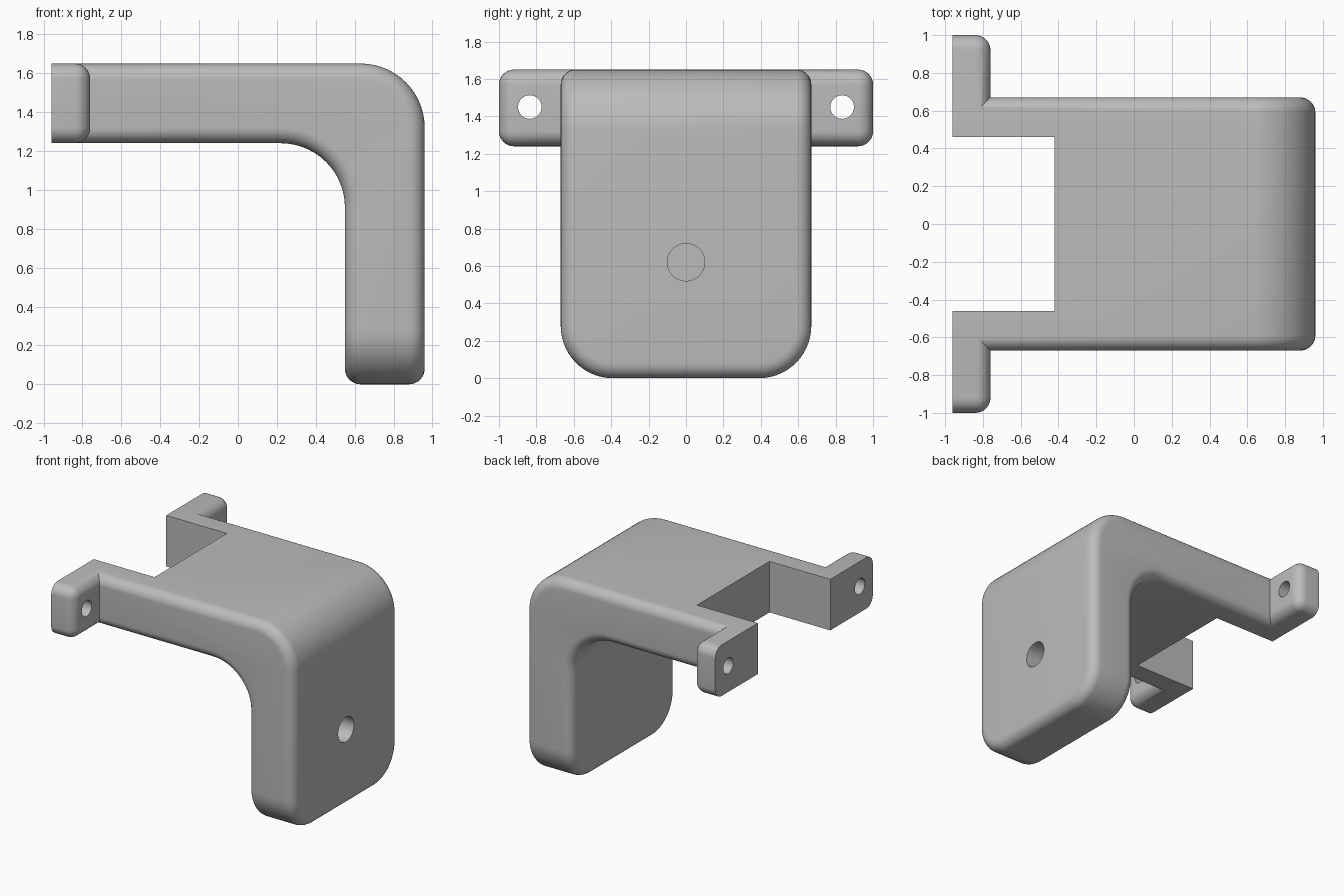
import bpy
import bmesh
import math
from mathutils import Matrix, Vector

if "Cube" in bpy.data.objects:
    bpy.data.objects.remove(bpy.data.objects["Cube"], do_unlink=True)

BACK, FRONT = -0.96, 0.96
TOP, UNDER = 1.65, 1.24
INNER = 0.55
HALF = 0.67
FILLET = 0.08

grey = bpy.data.materials.new("light grey")
grey.use_nodes = True
colour = (0.5, 0.5, 0.5, 1)
grey.diffuse_color = colour
grey.node_tree.nodes["Principled BSDF"].inputs["Base Color"].default_value = colour


def finish(bm, name):
    bmesh.ops.recalc_face_normals(bm, faces=bm.faces[:])
    mesh = bpy.data.meshes.new(name)
    bm.to_mesh(mesh)
    bm.free()
    obj = bpy.data.objects.new(name, mesh)
    bpy.context.collection.objects.link(obj)
    mesh.materials.append(grey)
    return obj


def round_edges(bm, rule, radius, segments):
    edges = [e for e in bm.edges if rule(e)]
    bmesh.ops.bevel(bm, geom=edges, offset=radius, offset_type='OFFSET',
                    segments=segments, profile=0.5, affect='EDGES')
    bmesh.ops.recalc_face_normals(bm, faces=bm.faces[:])


def middle(edge):
    return (edge.verts[0].co + edge.verts[1].co) / 2


def near(edge, x, z):
    m = middle(edge)
    return abs(m.x - x) < 0.001 and abs(m.z - z) < 0.001


def is_rim(edge):
    on_back = all(v.co.x < BACK + 0.001 for v in edge.verts)
    return not on_back and edge.calc_face_angle(0) > math.radians(40)


def box_mesh(low, high):
    bm = bmesh.new()
    low, high = Vector(low), Vector(high)
    place = Matrix.Translation((low + high) / 2) @ Matrix.Diagonal((*(high - low), 1))
    bmesh.ops.create_cube(bm, size=1, matrix=place)
    return bm


def rod(name, x0, x1, y, z, radius):
    bm = bmesh.new()
    place = Matrix.Translation(((x0 + x1) / 2, y, z)) @ Matrix.Rotation(math.pi / 2, 4, 'Y')
    bmesh.ops.create_cone(bm, cap_ends=True, segments=48, radius1=radius,
                          radius2=radius, depth=x1 - x0, matrix=place)
    return finish(bm, name)


def combine(target, other, operation):
    mod = target.modifiers.new(operation.title(), 'BOOLEAN')
    mod.operation, mod.solver, mod.object = operation, 'EXACT', other
    bpy.context.view_layer.objects.active = target
    bpy.ops.object.modifier_apply(modifier=mod.name)
    bpy.data.objects.remove(other, do_unlink=True)


# Bent plate: extruded L profile with rounded bends, lower corners and rims
profile = [(BACK, TOP), (FRONT, TOP), (FRONT, 0), (INNER, 0), (INNER, UNDER), (BACK, UNDER)]
bm = bmesh.new()
face = bm.faces.new([bm.verts.new((x, -HALF, z)) for x, z in profile])
side = bmesh.ops.extrude_face_region(bm, geom=[face], use_keep_orig=True)
bmesh.ops.translate(bm, vec=(0, 2 * HALF, 0),
                    verts=[v for v in side["geom"] if isinstance(v, bmesh.types.BMVert)])
bmesh.ops.recalc_face_normals(bm, faces=bm.faces[:])
round_edges(bm, lambda e: near(e, FRONT, TOP) or near(e, INNER, UNDER), 0.33, 14)
round_edges(bm, lambda e: near(e, (FRONT + INNER) / 2, 0), 0.28, 14)
round_edges(bm, is_rim, FILLET, 8)
bracket = finish(bm, "bent_bracket")

# Mounting ears, rounded except on the flat back
for s in (-1, 1):
    ys = sorted((s * 0.40, s * 1.0))
    bm = box_mesh((BACK, ys[0], UNDER), (-0.76, ys[1], TOP))
    round_edges(bm, lambda e: is_rim(e) and (middle(e).y * s > 0.9 or middle(e).x > -0.77)
                and middle(e).y * s > 0.5, FILLET, 8)
    combine(bracket, finish(bm, "mounting_ear"), 'UNION')

# Notch between the two arms
notch = finish(box_mesh((-1.2, -0.46, 1), (-0.42, 0.46, 2)), "notch_cutter")
combine(bracket, notch, 'DIFFERENCE')

# Through holes in the ears and a blind hole in the front plate
for s in (-1, 1):
    combine(bracket, rod("ear_hole", -1.1, -0.6, s * 0.835, 1.45, 0.063), 'DIFFERENCE')
combine(bracket, rod("plate_hole", 0.66, 1.1, 0, 0.62, 0.1), 'DIFFERENCE')

# Smooth fillets, sharp cut edges
bpy.ops.object.select_all(action='DESELECT')
bracket.select_set(True)
bpy.context.view_layer.objects.active = bracket
bpy.ops.object.shade_smooth_by_angle(angle=math.radians(30))
